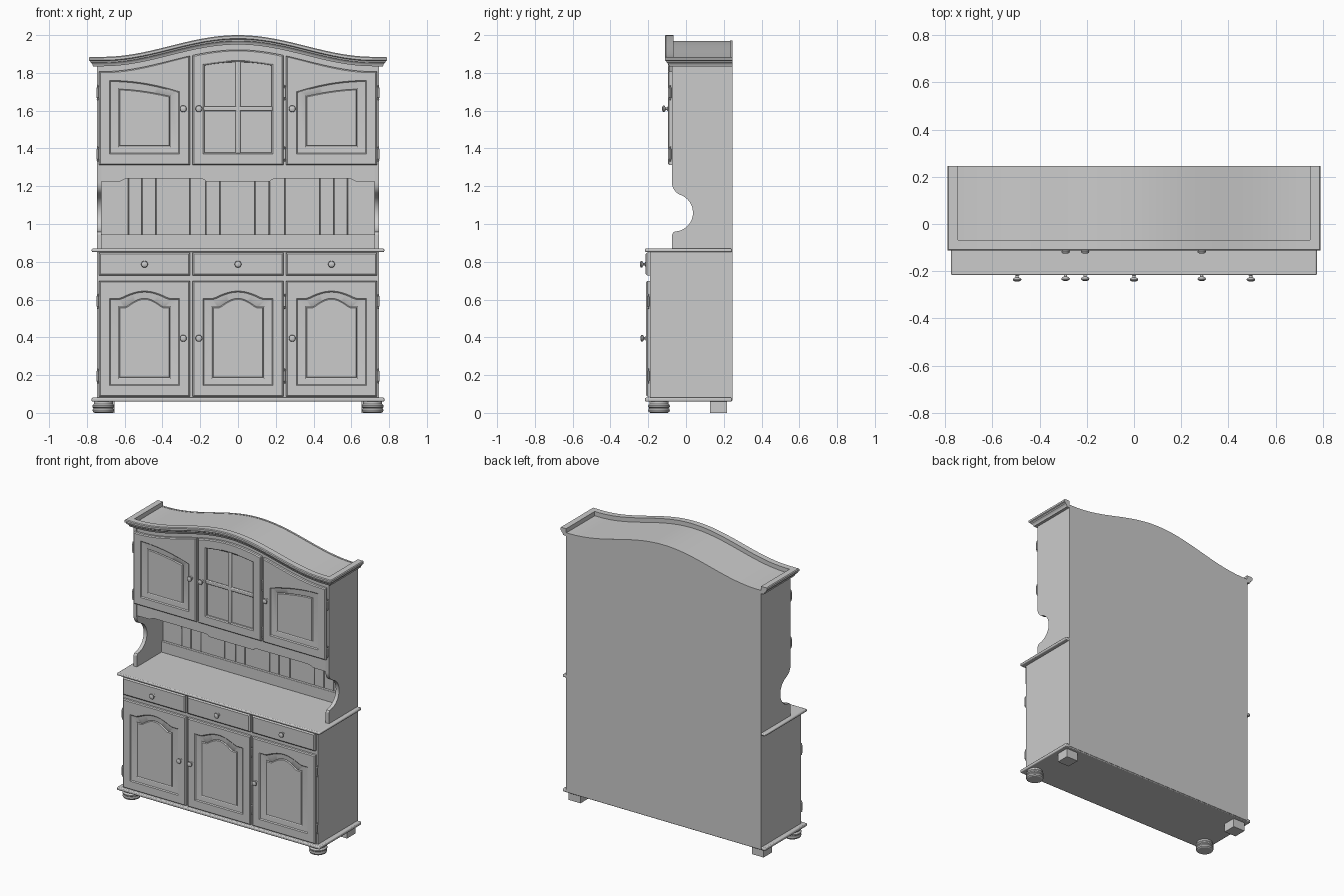
import bpy, bmesh, math
from mathutils import Vector

if "Cube" in bpy.data.objects:
    bpy.data.objects.remove(bpy.data.objects["Cube"])


def finish(name, bm, bevel=0.0):
    bmesh.ops.recalc_face_normals(bm, faces=bm.faces)
    me = bpy.data.meshes.new(name)
    bm.to_mesh(me)
    bm.free()
    ob = bpy.data.objects.new(name, me)
    bpy.context.collection.objects.link(ob)
    if bevel:
        m = ob.modifiers.new("bevel", 'BEVEL')
        m.width, m.segments, m.limit_method = bevel, 2, 'ANGLE'
    return ob


def loft(name, loops, bevel=0.0):
    """Skin closed loops of equal length and cap both ends."""
    bm = bmesh.new()
    rows = [[bm.verts.new(p) for p in lp] for lp in loops]
    n = len(rows[0])
    for a, b in zip(rows, rows[1:]):
        for i in range(n):
            bm.faces.new((a[i], a[(i + 1) % n], b[(i + 1) % n], b[i]))
    bm.faces.new(rows[0])
    bm.faces.new(rows[-1])
    return finish(name, bm, bevel)


def box(name, x0, x1, y0, y1, z0, z1, bevel=0.0):
    return loft(name, [[(x0, y0, z), (x1, y0, z), (x1, y1, z), (x0, y1, z)] for z in (z0, z1)], bevel)


def prism_y(name, pts, y0, y1, bevel=0.0):
    return loft(name, [[(x, y, z) for x, z in pts] for y in (y0, y1)], bevel)


def lathe(name, prof, origin, axis='z', n=24):
    """Revolve (radius, height) pairs; axis 'y' points to the front."""
    loops = []
    for r, h in prof:
        ring = []
        for i in range(n):
            a = 2 * math.pi * i / n
            c, s = r * math.cos(a), r * math.sin(a)
            ring.append(Vector(origin) + Vector((c, s, h) if axis == 'z' else (c, -h, s)))
        loops.append(ring)
    return loft(name, loops)


N = 24


def outline(x0, x1, z0, top, inset=0.0):
    """Bottom edge plus a top edge given by top(t), t running left to right."""
    a, b = x0 + inset, x1 - inset
    pts = [(a, z0 + inset), (b, z0 + inset)]
    for i in range(N + 1):
        t = 1 - i / N
        pts.append((a + (b - a) * t, top(t) - inset))
    return pts


def relief(name, steps):
    """Stack of (outline, y) from the back to the centre of the front."""
    return loft(name, [[(x, y, z) for x, z in o] for o, y in steps])


def crown_z(x):
    x = min(abs(x), 0.72)
    return 1.885 + 0.115 * (0.5 + 0.5 * math.cos(math.pi * x / 0.72))


def panel_door(name, x0, x1, z0, top, yb, a_top, b_top, az, bz):
    yf = yb - 0.021
    A = (x0 + 0.055, x1 - 0.055, az, a_top)
    B = (x0 + 0.105, x1 - 0.105, bz, b_top)
    relief(name, [(outline(x0, x1, z0, top), yb),
                  (outline(x0, x1, z0, top), yf + 0.006),
                  (outline(x0, x1, z0, top, 0.006), yf),
                  (outline(*A), yf), (outline(*A, 0.006), yf + 0.006),
                  (outline(*B, -0.004), yf + 0.009), (outline(*B), yf + 0.012),
                  (outline(*B, 0.004), yf + 0.005)])


def knob(x, y, z):
    lathe("knob", [(0.011, 0), (0.011, 0.003), (0.006, 0.006), (0.007, 0.013), (0.015, 0.017),
                   (0.018, 0.022), (0.016, 0.027), (0.008, 0.031)], (x, y, z), 'y')


def hinge(x, y, z):
    lathe("hinge", [(0.002, -0.04), (0.005, -0.035), (0.003, -0.029), (0.007, -0.026), (0.007, 0.026),
                    (0.003, 0.029), (0.005, 0.035), (0.002, 0.04)], (x, y, z), n=12)


# lower cabinet, plinth and worktop
box("lower_cabinet", -0.746, 0.746, -0.19, 0.24, 0.075, 0.855)
box("plinth_moulding", -0.775, 0.775, -0.217, 0.243, 0.06, 0.081, 0.006)
box("worktop", -0.775, 0.775, -0.217, 0.243, 0.852, 0.87, 0.006)

# feet
for s in (-1, 1):
    lathe("front_foot", [(0.046, 0), (0.054, 0.005), (0.057, 0.014), (0.054, 0.023), (0.051, 0.025),
                         (0.057, 0.03), (0.058, 0.038), (0.053, 0.046), (0.05, 0.048), (0.05, 0.062)],
          (s * 0.713, -0.143, 0), n=32)
    box("back_foot", s * 0.70 - 0.045, s * 0.70 + 0.045, 0.127, 0.217, 0, 0.062)

# columns of drawers and doors
columns = [(-0.735, -0.255), (-0.24, 0.24), (0.255, 0.735)]
knob_x = [-0.29, -0.207, 0.287]
hinge_x = [-0.743, 0.247, 0.743]


def cathedral(side, rise):
    def f(t):
        u = abs(2 * t - 1) / 0.72
        return side + (rise * math.cos(math.pi / 2 * u) if u < 1 else 0)
    return f


for i, (x0, x1) in enumerate(columns):
    flat = lambda t: 0.848
    relief("drawer", [(outline(x0, x1, 0.728, flat), -0.19), (outline(x0, x1, 0.728, flat), -0.207),
                      (outline(x0, x1, 0.728, flat, 0.008), -0.214)])
    knob((x0 + x1) / 2, -0.213, 0.787)
    panel_door("lower_door", x0, x1, 0.086, lambda t: 0.698, -0.19,
               cathedral(0.605, 0.04), cathedral(0.56, 0.045), 0.145, 0.187)
    knob(knob_x[i], -0.21, 0.395)
    knob(knob_x[i], -0.095, 1.61)
    for z in (0.195, 0.59):
        hinge(hinge_x[i], -0.2, z)
    for z in (1.37, 1.695):
        hinge(hinge_x[i], -0.083, z)

# upper cabinet body with curved roof
xs = [0.746 * (1 - 2 * i / 64) for i in range(65)]
prism_y("upper_cabinet", [(-0.746, 1.285), (0.746, 1.285)] + [(x, crown_z(x) - 0.03) for x in xs], -0.074, 0.24)

# full height back panel
prism_y("back_panel", [(-0.746, 0.065), (0.746, 0.065)] + [(x, crown_z(x) - 0.028) for x in xs], 0.232, 0.245)

# side panels with round cut-out
prof = [(0.24, 0.865), (-0.073, 0.865), (-0.073, 0.945), (-0.066, 0.957)]
for i in range(15):
    a = math.radians(-88 + 158 * i / 14)
    prof.append((-0.063 + 0.1 * math.cos(a), 1.06 + 0.1 * math.sin(a)))
for i in range(1, 7):
    a = math.radians(250 - 70 * i / 6)
    prof.append((-0.005 + 0.07 * math.cos(a), 1.22 + 0.07 * math.sin(a)))
prof += [(-0.075, 1.85), (0.24, 1.85)]
for s in (-1, 1):
    loft("side_panel", [[(s * x, y, z) for y, z in prof] for x in (0.722, 0.747)])

# scalloped rail over the niche
half = [(0.17, 1.226), (0.178, 1.235), (0.195, 1.24), (0.585, 1.24), (0.605, 1.236), (0.622, 1.226), (0.725, 1.224)]
prism_y("niche_rail", [(-x, z) for x, z in reversed(half)] + half + [(0.725, 1.31), (-0.725, 1.31)], -0.074, -0.052)

# boarded niche back and skirting
edges = [-0.725, -0.58, -0.508, -0.434, -0.254, -0.17, -0.095, 0.09, 0.165, 0.249, 0.434, 0.508, 0.58, 0.725]
for a, b in zip(edges, edges[1:]):
    box("niche_board", a + 0.001, b - 0.001, 0.213, 0.235, 0.87, 1.29, 0.004)
box("niche_skirting", -0.725, 0.725, 0.195, 0.215, 0.868, 0.945, 0.003)


# upper doors: tops follow the crown
def follow(x0, x1, drop=0.078):
    return lambda t: crown_z(x0 + (x1 - x0) * t) - drop


for k in (0, 2):
    x0, x1 = columns[k]
    u = (lambda t: t) if k == 0 else (lambda t: 1 - t)
    panel_door("upper_side_door", x0, x1, 1.312, follow(x0, x1), -0.074,
               lambda t: 1.76 - 0.06 * u(t) ** 2, lambda t: 1.713 - 0.037 * u(t) ** 1.6, 1.37, 1.412)

# glazed centre door with crossing bars
x0, x1 = columns[1]
top = follow(x0, x1)
O = (-0.185, 0.185, 1.37, follow(-0.185, 0.185, 0.135))
relief("glazed_door", [(outline(x0, x1, 1.312, top), -0.074), (outline(x0, x1, 1.312, top), -0.089),
                       (outline(x0, x1, 1.312, top, 0.006), -0.095),
                       (outline(*O), -0.095), (outline(*O, 0.007), -0.090), (outline(*O, 0.008), -0.080)])
box("glazing_bar", -0.013, 0.013, -0.094, -0.079, 1.372, 1.862, 0.005)
box("glazing_bar", -0.184, 0.184, -0.094, -0.079, 1.597, 1.623, 0.005)

# crown moulding swept along both sides and the curved front
cs = [(0, 0), (0.04, 0), (0.045, -0.005), (0.045, -0.018), (0.038, -0.022), (0.036, -0.03), (0.028, -0.036),
      (0.025, -0.042), (0.022, -0.05), (0, -0.05)]
W = 0.745
path = [(-W, 0.245, -1, 0), (-W, -0.067, -1, -1)]
path += [(W * (2 * i / 48 - 1), -0.067, 0, -1) for i in range(1, 48)]
path += [(W, -0.067, 1, -1), (W, 0.245, 1, 0)]
loft("crown_moulding", [[(x + nx * o, y + ny * o, crown_z(x) + dz) for o, dz in cs] for x, y, nx, ny in path])

# smooth rounded parts while keeping crisp edges
bpy.ops.object.select_all(action='SELECT')
bpy.context.view_layer.objects.active = bpy.context.selected_objects[0]
bpy.ops.object.shade_smooth_by_angle(angle=math.radians(30))
